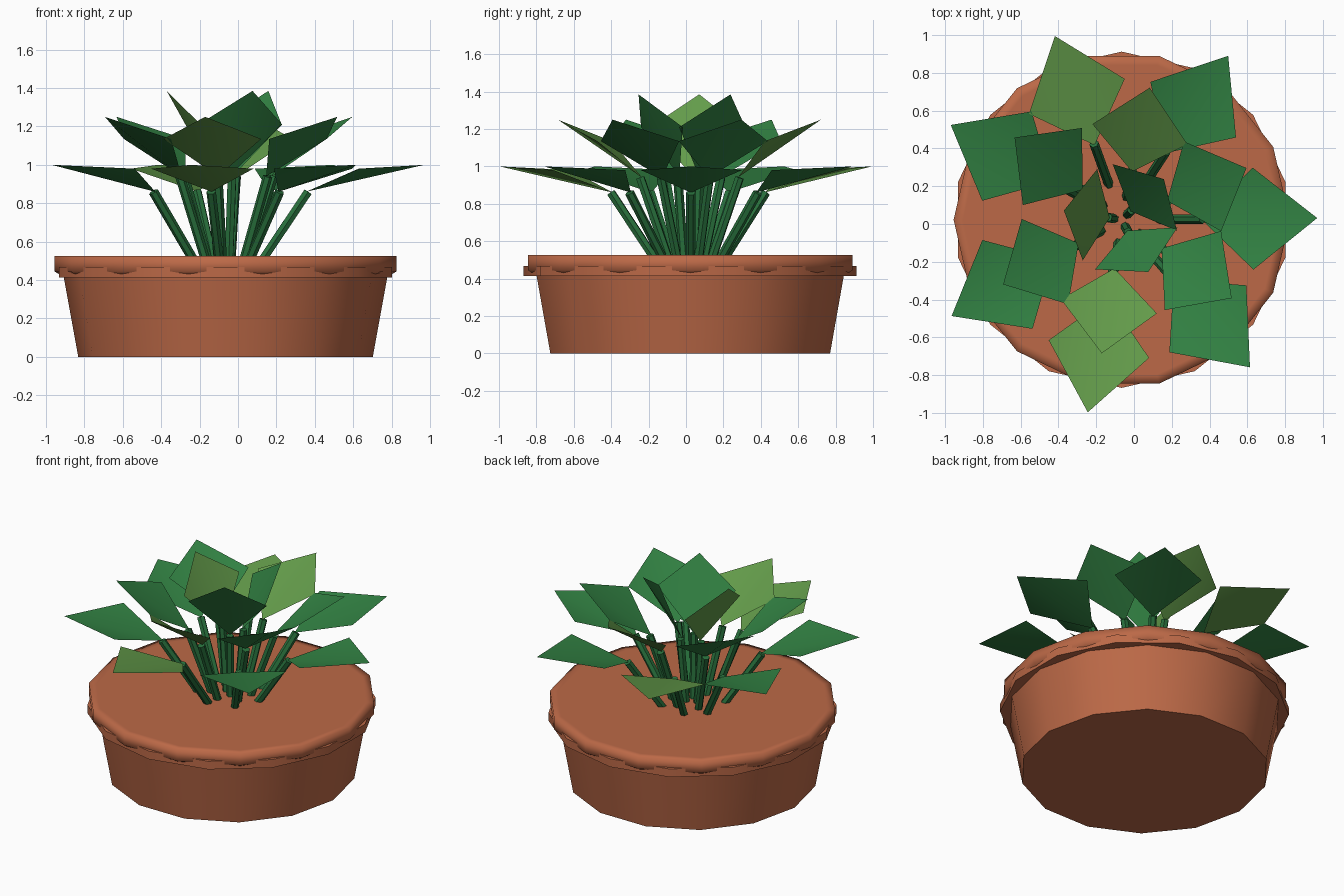
import bpy, bmesh, math
from mathutils import Vector

if "Cube" in bpy.data.objects:
    bpy.data.objects.remove(bpy.data.objects["Cube"])

CX, CY = -0.065, 0.0225      # plant axis
SIDES = 14


def material(name, srgb):
    lin = [(c / 255 / 12.92) if c / 255 <= 0.04045 else ((c / 255 + 0.055) / 1.055) ** 2.4 for c in srgb]
    m = bpy.data.materials.new(name)
    m.diffuse_color = (*lin, 1)
    m.use_nodes = True
    m.node_tree.nodes["Principled BSDF"].inputs["Base Color"].default_value = m.diffuse_color
    return m


terracotta = material("terracotta", (188, 105, 71))
leaf_green = material("leaf green", (50, 130, 67))
light_green = material("light leaf green", (99, 155, 74))
stem_green = material("stem green", (40, 112, 60))


def make_object(name, bm, mat, angle=None):
    mesh = bpy.data.meshes.new(name)
    bm.to_mesh(mesh)
    bm.free()
    mesh.materials.append(mat)
    ob = bpy.data.objects.new(name, mesh)
    bpy.context.collection.objects.link(ob)
    if angle is not None:
        bpy.ops.object.select_all(action='DESELECT')
        ob.select_set(True)
        bpy.context.view_layer.objects.active = ob
        bpy.ops.object.shade_smooth_by_angle(angle=math.radians(angle))
    return ob


def polar(r, deg, z):
    a = math.radians(deg)
    return Vector((CX + r * math.cos(a), CY + r * math.sin(a), z))


def lathe(name, profile, turn=0.0, angle=40):
    """Closed 14-sided solid from (radius, z) points, bottom to top."""
    bm = bmesh.new()
    rings = [[bm.verts.new(polar(r, turn + 360 * i / SIDES, z)) for i in range(SIDES)]
             for r, z in profile]
    for a, b in zip(rings, rings[1:]):
        for i in range(SIDES):
            j = (i + 1) % SIDES
            bm.faces.new((a[i], a[j], b[j], b[i]))
    bm.faces.new(rings[0][::-1])
    bm.faces.new(rings[-1])
    return make_object(name, bm, terracotta, angle)


# Pot: tapered body and two overlapping rim bands, the lower one turned half a step
lathe("pot_body", [(0.767, 0), (0.845, 0.43)])
lathe("rim_lower_band", [(0.89, 0.413), (0.89, 0.468)], turn=180 / SIDES)
lathe("rim_upper_band", [(0.85, 0.42), (0.89, 0.445), (0.89, 0.525), (0.84, 0.525)], angle=100)


def leaf(name, deg, base, side, tip, mat):
    """Four-cornered leaf folded along its midrib; corners given as (forward, z)."""
    fwd, half, side_z = side
    spread = math.degrees(math.atan2(half, fwd))
    r = math.hypot(fwd, half)
    bm = bmesh.new()
    b = bm.verts.new(polar(base[0], deg, base[1]))
    t = bm.verts.new(polar(tip[0], deg, tip[1]))
    right = bm.verts.new(polar(r, deg - spread, side_z))
    left = bm.verts.new(polar(r, deg + spread, side_z))
    bm.faces.new((b, right, t))
    bm.faces.new((b, t, left))
    make_object(name, bm, mat, 60)


def stem(name, deg, r0, z0, r1, z1, radius=0.025, n=6):
    p0, p1 = polar(r0, deg, z0), polar(r1, deg, z1)
    rot = (p1 - p0).to_track_quat('Z', 'Y')
    bm = bmesh.new()
    rings = []
    for p in (p0, p1):
        rings.append([bm.verts.new(p + rot @ Vector((radius * math.cos(math.tau * i / n),
                                                     radius * math.sin(math.tau * i / n), 0)))
                      for i in range(n)])
    for i in range(n):
        j = (i + 1) % n
        bm.faces.new((rings[0][i], rings[0][j], rings[1][j], rings[1][i]))
    bm.faces.new(rings[0][::-1])
    bm.faces.new(rings[1])
    make_object(name, bm, stem_green)


# Tiers: name, leaf headings, base (r, z), side (forward, half width, z), tip (r, z), stem foot radius
tiers = [
    ("outer", (0.5, 57, 110, 151, 209.5, 260, 311), (0.42, 0.86), (0.695, 0.27, 0.98), (1.035, 1.0), 0.195),
    ("middle", (22.5, 78, 142.5, 208.6, 261.5, 324.5), (0.26, 0.94), (0.463, 0.257, 1.135), (0.715, 1.25), 0.12),
    ("inner", (44, 171, 297), (0.065, 0.95), (0.17, 0.245, 1.21), (0.31, 1.385), 0.04),
]
count = 0
for tier, headings, base, side, tip, foot in tiers:
    for k, deg in enumerate(headings):
        # every third leaf is the lighter green
        mat = light_green if count % 3 == 2 else leaf_green
        leaf(f"{tier}_leaf_{k + 1}", deg, base, side, tip, mat)
        stem(f"{tier}_stem_{k + 1}", deg, foot, 0.51, base[0] + 0.01, base[1])
        count += 1
